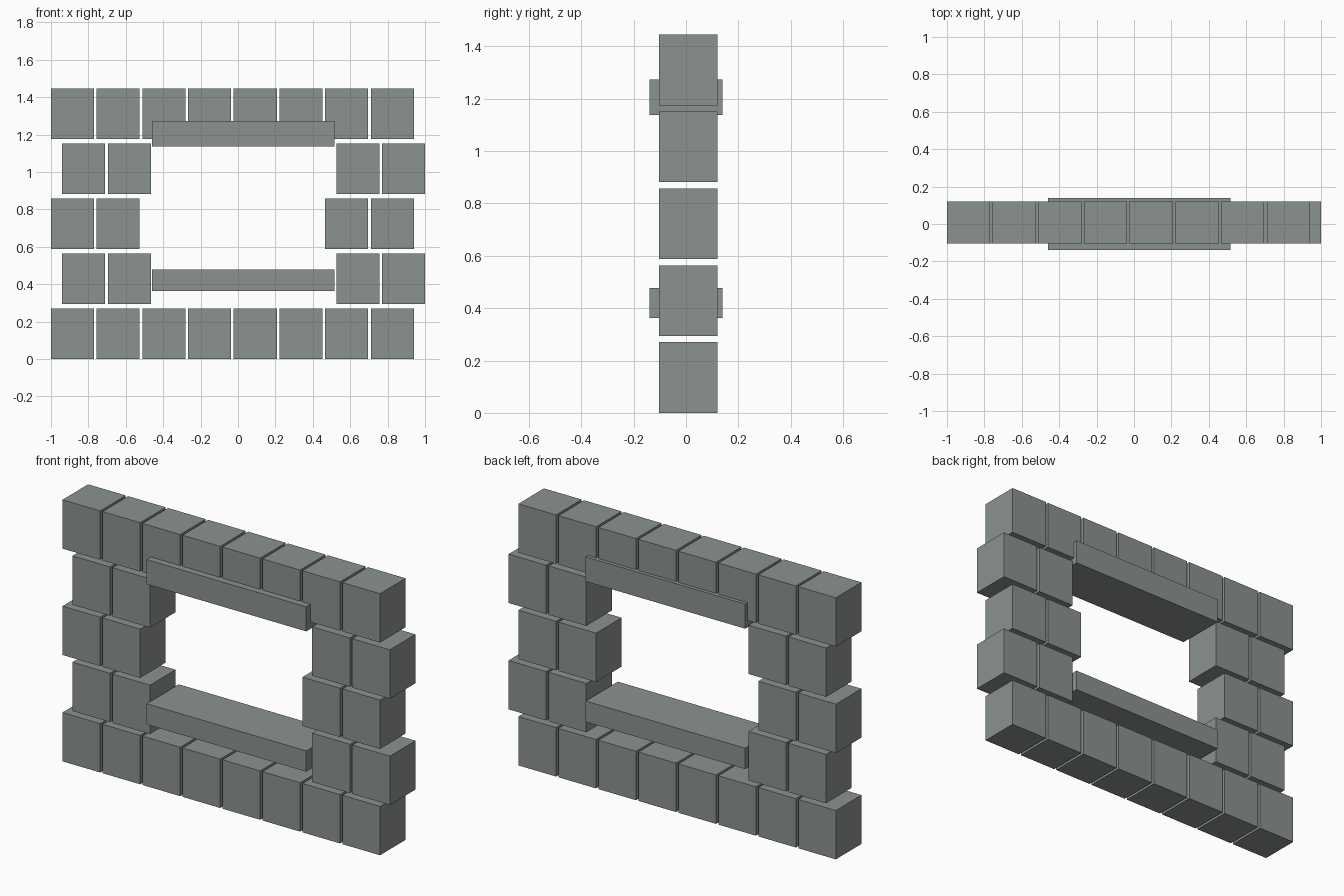
import bpy
import bmesh
from mathutils import Matrix, Vector

cube = bpy.data.objects.get("Cube")
if cube:
    bpy.data.objects.remove(cube, do_unlink=True)

# Stone material
COLOR = (0.26, 0.29, 0.28, 1.0)
stone = bpy.data.materials.new("grey stone")
stone.use_nodes = True
stone.diffuse_color = COLOR
bsdf = stone.node_tree.nodes["Principled BSDF"]
bsdf.inputs["Base Color"].default_value = COLOR
bsdf.inputs["Roughness"].default_value = 0.9


def box(name, low, high):
    """Box spanning two opposite corners, with its origin at its centre."""
    low, high = Vector(low), Vector(high)
    mesh = bpy.data.meshes.new(name)
    bm = bmesh.new()
    bmesh.ops.create_cube(bm, size=1, matrix=Matrix.Diagonal((*(high - low), 1)))
    bm.to_mesh(mesh)
    bm.free()
    mesh.materials.append(stone)
    obj = bpy.data.objects.new(name, mesh)
    obj.location = (low + high) / 2
    bpy.context.collection.objects.link(obj)
    return obj


# Wall blocks: full courses at top and bottom, two blocks each side between
ROWS, COLUMNS = 5, 8
WIDTH, HEIGHT = 0.23, 0.27
PITCH_X, PITCH_Z = 0.2443, 0.2937
BACK, FRONT = 0.12, -0.103
STAGGER = 0.06

for row in range(ROWS):
    full = row in (0, ROWS - 1)
    for col in range(COLUMNS):
        if not full and 2 <= col < COLUMNS - 2:
            continue
        x = -1 + col * PITCH_X + STAGGER * (row % 2)
        z = row * PITCH_Z
        box(f"block_row{row + 1}_{col + 1}",
            (x, FRONT, z), (x + WIDTH, BACK, z + HEIGHT))

# Window sill and lintel slabs
box("window_sill", (-0.46, -0.14, 0.362), (0.515, 0.14, 0.477))
box("window_lintel", (-0.46, -0.14, 1.137), (0.515, 0.14, 1.273))
